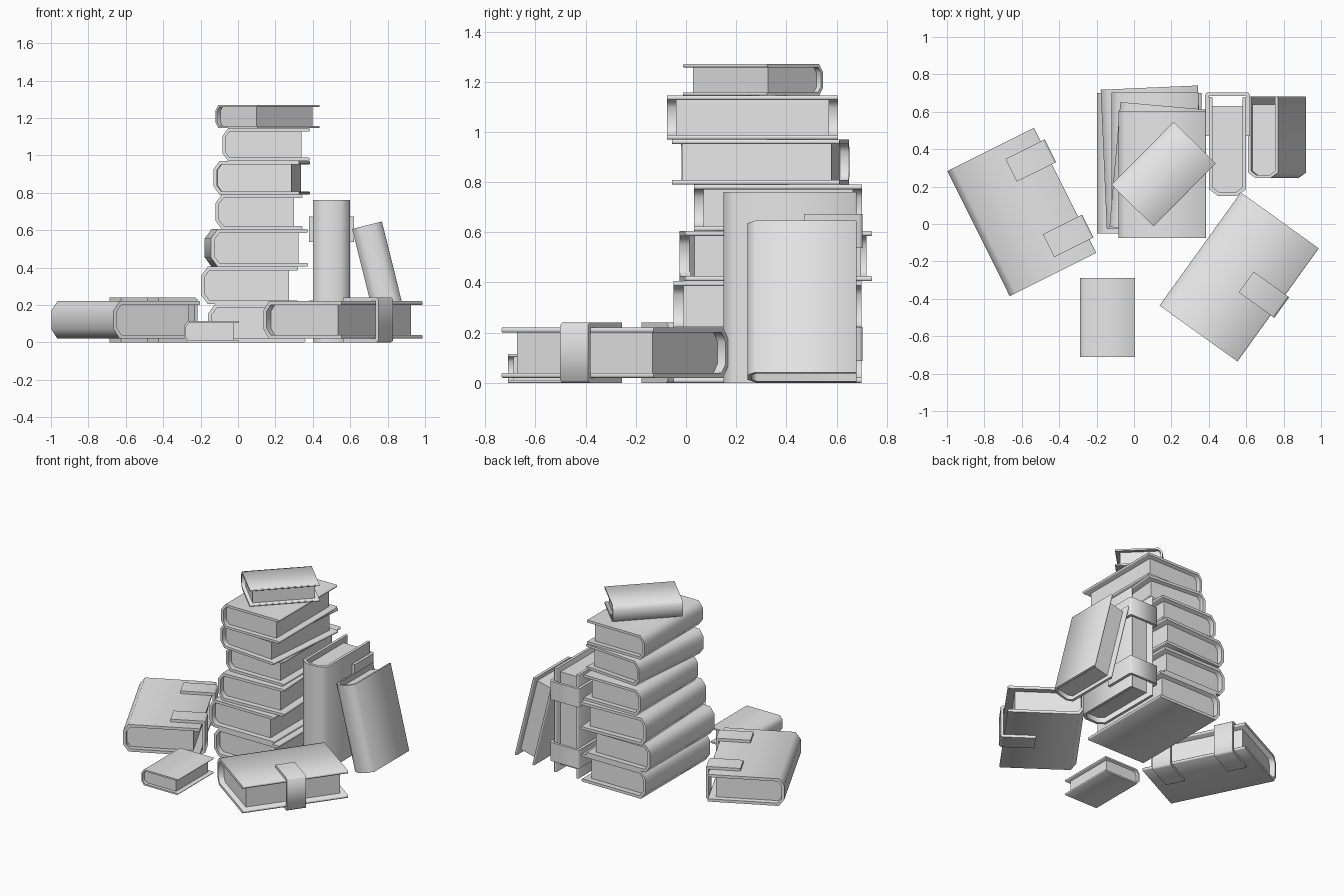
import bpy, bmesh
from math import radians
from mathutils import Matrix, Vector

if "Cube" in bpy.data.objects:
    bpy.data.objects.remove(bpy.data.objects["Cube"], do_unlink=True)

grey = bpy.data.materials.new("plain_grey")
grey.use_nodes = True
grey.diffuse_color = (0.8, 0.8, 0.8, 1)
grey.node_tree.nodes["Principled BSDF"].inputs["Base Color"].default_value = (0.8, 0.8, 0.8, 1)


def extrude(name, half, y0, y1, matrix, angle):
    """Mirror a half profile in z, extrude it along y and place it."""
    profile = half + [(x, -z) for x, z in reversed(half)]
    bm = bmesh.new()
    face = bm.faces.new([bm.verts.new((x, y0, z)) for x, z in profile])
    out = bmesh.ops.extrude_face_region(bm, geom=[face])
    verts = [g for g in out["geom"] if isinstance(g, bmesh.types.BMVert)]
    bmesh.ops.translate(bm, vec=(0, y1 - y0, 0), verts=verts)
    bmesh.ops.recalc_face_normals(bm, faces=bm.faces)
    mesh = bpy.data.meshes.new(name)
    bm.to_mesh(mesh)
    bm.free()
    mesh.materials.append(grey)
    obj = bpy.data.objects.new(name, mesh)
    bpy.context.collection.objects.link(obj)
    obj.matrix_world = matrix
    bpy.ops.object.select_all(action="DESELECT")
    obj.select_set(True)
    bpy.context.view_layer.objects.active = obj
    bpy.ops.object.shade_smooth_by_angle(angle=radians(angle))


def book(name, width, length, thick, matrix, straps=()):
    """Spine on local -x, pages open to local +x, length along local y."""
    w, l, h = width / 2, length / 2, thick / 2
    t = 0.1 * thick                       # board thickness
    cx, cz, b = 0.18 * thick, 0.25 * thick, 0.25 * t
    inner = [(-w + cx + t / 2, h - t), (-w + t, h - cz - t / 4)]
    # hard cover with chamfered spine and eased fore edges
    cover = [(-w, h - cz), (-w + cx, h), (w - b, h), (w, h - b),
             (w, h - t + b), (w - b, h - t)] + inner
    extrude(name + "_cover", cover, -l, l, matrix, 60)
    # page block
    fore = w - 0.25 * thick
    pages = inner[::-1] + [(fore, h - t)]
    extrude(name + "_pages", pages, -l + 0.2 * thick, l - 0.2 * thick, matrix, 30)
    # clasps wrapped around the fore edge
    s = 0.02
    clasp = [(w + s / 4, h), (w - 0.21, h), (w - 0.21, h + s),
             (w + s / 2, h + s), (w + s * 1.2, h + s / 2)]
    for i, y in enumerate(straps):
        extrude(f"{name}_clasp_{i + 1}", clasp, y - 0.068, y + 0.068, matrix, 60)


def flat(x, y, z, turn):
    return Matrix.Translation((x, y, z)) @ Matrix.Rotation(radians(turn), 4, "Z")


def upright(x, y, z, lean):
    stand = Matrix((Vector((0, 1, 0)), Vector((0, 0, 1)), Vector((1, 0, 0)))).transposed()
    return Matrix.Translation((x, y, z)) @ Matrix.Rotation(radians(lean), 4, "Y") @ stand.to_4x4()


# stacked books, bottom to top: x, y, turn, width, length, thickness
stack = [
    (0.10, 0.325, 0, 0.52, 0.75, 0.205),
    (0.062, 0.325, 0, 0.52, 0.75, 0.20),
    (0.098, 0.357, 2.5, 0.52, 0.745, 0.20),
    (0.112, 0.367, 0, 0.465, 0.67, 0.185),
    (0.127, 0.298, -5, 0.46, 0.67, 0.18),
    (0.15, 0.265, 0, 0.468, 0.68, 0.175),
    (0.158, 0.267, -44.7, 0.317, 0.473, 0.125),
]
z = 0
for n, (x, y, turn, width, length, thick) in enumerate(stack):
    book(f"stacked_book_{n + 1}", width, length, thick, flat(x, y, z + thick / 2, turn))
    z += thick

# books lying around the stack
book("small_book", 0.295, 0.42, 0.115, flat(-0.142, -0.5, 0.0575, 0))
book("left_clasped_book", 0.517, 0.747, 0.2, flat(-0.60, 0.064, 0.12, 26.5), (-0.225, 0.225))
book("right_clasped_book", 0.513, 0.745, 0.2, flat(0.562, -0.283, 0.12, -35.7), (0,))

# books standing beside the stack
book("standing_book", 0.53, 0.76, 0.2, upright(0.5, 0.415, 0.38, 0), (-0.225, 0.225))
book("leaning_book", 0.435, 0.623, 0.164, upright(0.765, 0.463, 0.324, -14))
